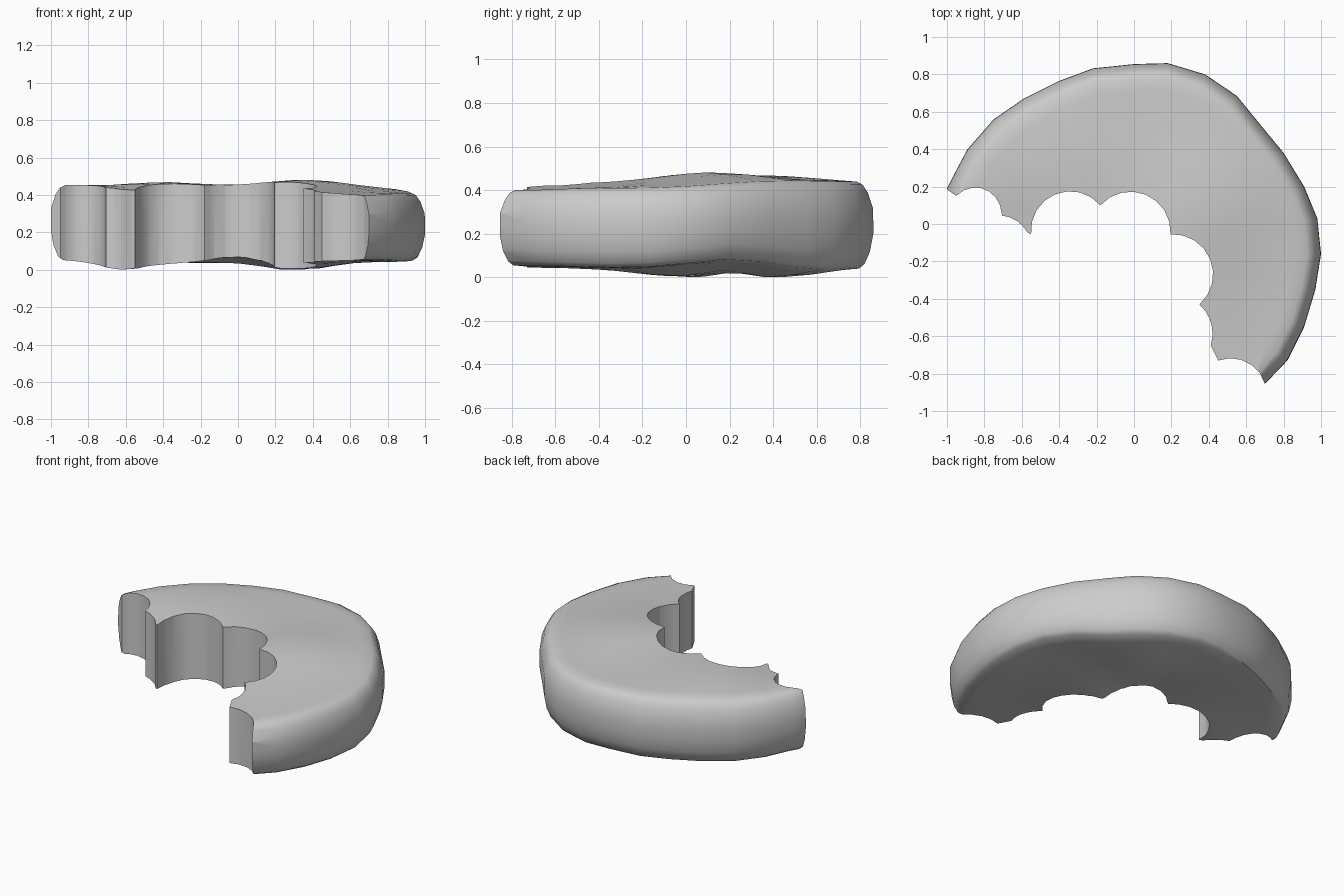
import bpy, bmesh, math

if "Cube" in bpy.data.objects:
    bpy.data.objects.remove(bpy.data.objects["Cube"])

CX, CY = 0.0, -0.15


def arc(a, m, b, n=7):
    """Points on the circle through a, m, b (without the last one)."""
    (ax, ay), (mx, my), (bx, by) = a, m, b
    d = 2 * (ax * (my - by) + mx * (by - ay) + bx * (ay - my))
    sa, sm, sb = ax * ax + ay * ay, mx * mx + my * my, bx * bx + by * by
    ux = (sa * (my - by) + sm * (by - ay) + sb * (ay - my)) / d
    uy = (sa * (bx - mx) + sm * (ax - bx) + sb * (mx - ax)) / d
    r = math.hypot(ax - ux, ay - uy)
    t0 = math.atan2(ay - uy, ax - ux)
    sweep = (t0 - math.atan2(by - uy, bx - ux)) % math.tau
    return [(ux + r * math.cos(t0 - sweep * i / n),
             uy + r * math.sin(t0 - sweep * i / n)) for i in range(n)]


def bump(x, y, px, py, w):
    return math.exp(-((x - px) ** 2 + (y - py) ** 2) / (w * w))


def top(x, y):
    return (0.448 + 0.045 * bump(x, y, 0.38, 0.1, 0.35)
            + 0.028 * bump(x, y, -0.4, 0.35, 0.3)
            + 0.015 * bump(x, y, -0.95, 0.25, 0.2)
            - 0.03 * bump(x, y, 1.0, -0.2, 0.5)
            - 0.035 * bump(x, y, 0.65, -0.8, 0.35)
            - 0.025 * bump(x, y, -0.58, -0.05, 0.14))


def bottom(x, y):
    return (0.045 - 0.04 * bump(x, y, 0.33, -0.08, 0.22)
            - 0.04 * bump(x, y, -0.6, 0.0, 0.22)
            - 0.042 * bump(x, y, 0.3, 0.42, 0.22)
            + 0.045 * bump(x, y, 0.0, 0.17, 0.18)
            + 0.015 * bump(x, y, -0.95, 0.25, 0.2)
            + 0.015 * bump(x, y, 0.75, -0.8, 0.4)
            + 0.045 * bump(x, y, 0.9, 0.25, 0.3))


def new_object(name, bm):
    bmesh.ops.recalc_face_normals(bm, faces=bm.faces)
    me = bpy.data.meshes.new(name)
    bm.to_mesh(me)
    bm.free()
    ob = bpy.data.objects.new(name, me)
    bpy.context.collection.objects.link(ob)
    return ob


# Whole biscuit: irregular round outline with soft rim
outline = [(-1, .19), (-.97, .25), (-.89, .40), (-.75, .56), (-.59, .67), (-.40, .765),
           (-.22, .832), (0, .855), (.18, .86), (.38, .80), (.55, .685), (.66, .55),
           (.80, .38), (.91, .20), (.98, .03), (1, -.16), (.97, -.35), (.91, -.55),
           (.82, -.73), (.70, -.855), (.5, -1), (.2, -1.1), (-.2, -1.1), (-.6, -.9),
           (-.9, -.5), (-1.02, 0)]
rings = [(.25, 1), (.45, 1), (.62, 1), (.76, 1), (.86, 1), (.925, .995), (.952, .96),
         (.975, .87), (.998, .7), (1, .55), (1, .4), (.985, .2), (.96, .06), (.935, .01),
         (.86, 0), (.76, 0), (.62, 0), (.45, 0), (.25, 0)]
bm = bmesh.new()
rows = []
for s, t in rings:
    row = []
    for ox, oy in outline:
        x, y = CX + (ox - CX) * s, CY + (oy - CY) * s
        lo, hi = bottom(x, y), top(x, y)
        row.append(bm.verts.new((x, y, lo + (hi - lo) * t)))
    rows.append(row)
n = len(outline)
for a, b in zip(rows, rows[1:]):
    for i in range(n):
        j = (i + 1) % n
        bm.faces.new((a[i], a[j], b[j], b[i]))
for row, f in ((rows[0], top), (rows[-1], bottom)):
    c = bm.verts.new((CX, CY, f(CX, CY)))
    for i in range(n):
        bm.faces.new((row[i], row[(i + 1) % n], c))
bmesh.ops.triangulate(bm, faces=bm.faces)
biscuit = new_object("bitten_biscuit", bm)

# Bite cutter: scalloped tooth marks, extruded straight up
bite = [(-1.4, .21), (-1, .185)]
bite += arc((-.95, .15), (-.85, .195), (-.71, .05))
bite += arc((-.705, .045), (-.64, .025), (-.57, -.045), 4) + [(-.57, -.045)]
bite += arc((-.55, -.055), (-.34, .175), (-.18, .1), 8)
bite += arc((-.18, .1), (0, .172), (.195, -.055), 8)
bite += arc((.195, -.055), (.38, -.14), (.35, -.43), 8)
bite += arc((.35, -.43), (.415, -.54), (.41, -.65), 5)
bite += [(.41, -.65)]
bite += arc((.45, -.73), (.57, -.725), (.70, -.855), 5)
bite += [(.70, -.855), (.72, -1.4), (-1.4, -1.4)]
bm = bmesh.new()
face = bm.faces.new([bm.verts.new((x, y, -0.5)) for x, y in bite])
ext = bmesh.ops.extrude_face_region(bm, geom=[face])
bmesh.ops.translate(bm, vec=(0, 0, 1.5),
                    verts=[v for v in ext["geom"] if isinstance(v, bmesh.types.BMVert)])
cutter = new_object("bite_cutter", bm)
cutter.hide_render = True

# Take the bite out
mod = biscuit.modifiers.new("bite", 'BOOLEAN')
mod.operation = 'DIFFERENCE'
mod.solver = 'EXACT'
mod.object = cutter
bpy.context.view_layer.objects.active = biscuit
biscuit.select_set(True)
bpy.ops.object.modifier_apply(modifier=mod.name)
bpy.data.objects.remove(cutter)

# Rest on the ground and shade
low = min(v.co.z for v in biscuit.data.vertices)
for v in biscuit.data.vertices:
    v.co.z -= low
bpy.ops.object.shade_smooth_by_angle(angle=math.radians(35))
